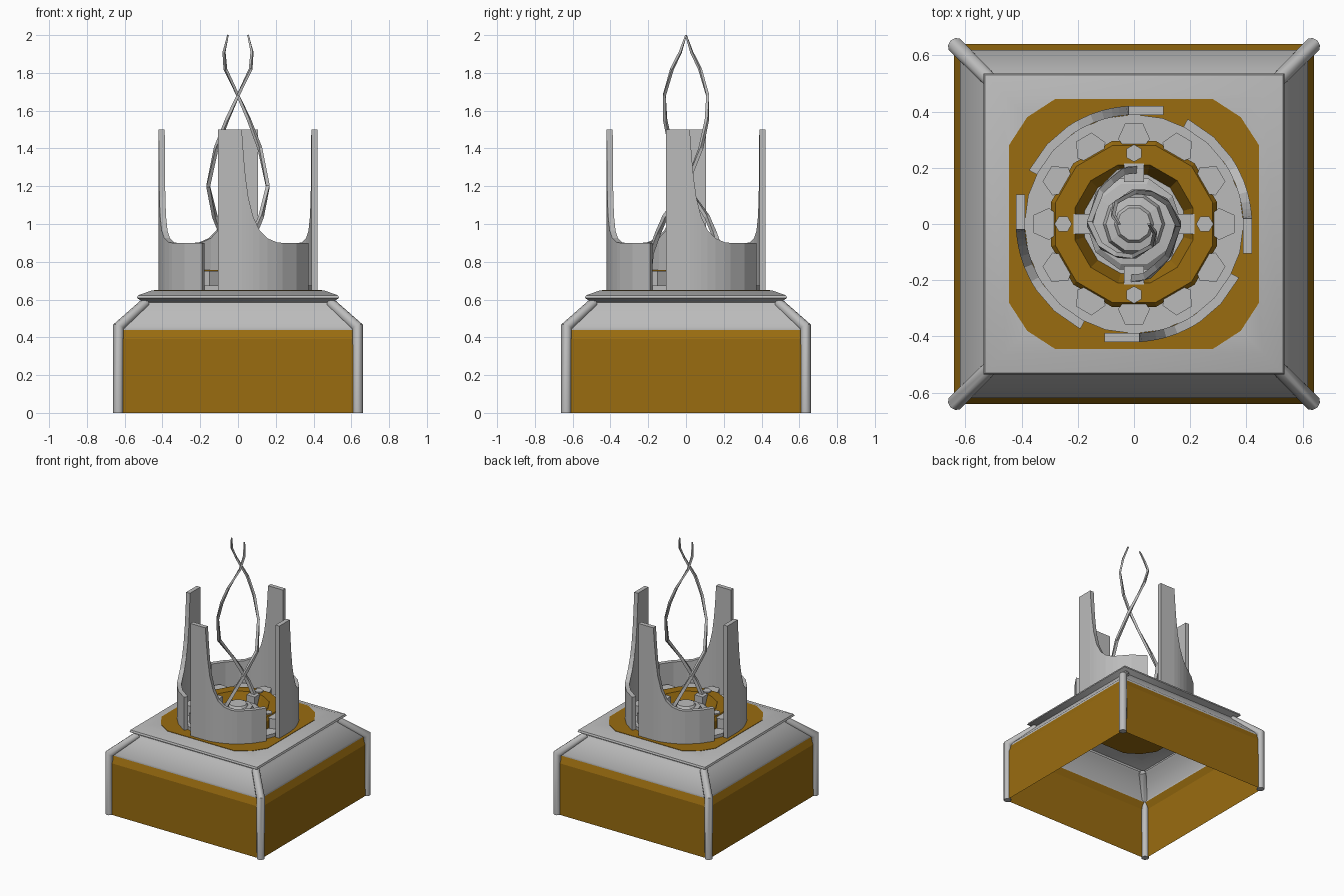
import bpy, bmesh, math
from mathutils import Vector, Matrix

if "Cube" in bpy.data.objects:
    bpy.data.objects.remove(bpy.data.objects["Cube"])


def material(name, rgb):
    m = bpy.data.materials.new(name)
    m.diffuse_color = (*rgb, 1)
    m.use_nodes = True
    m.node_tree.nodes["Principled BSDF"].inputs["Base Color"].default_value = m.diffuse_color
    return m


GREY = material("stone grey", (0.5, 0.5, 0.5))
BRONZE = material("bronze brown", (0.32, 0.15, 0.005))


def loft(name, rings, mat, cap_start=False, cap_end=False, smooth=0):
    """Skin a list of equal-length closed point loops; smooth is an angle in degrees."""
    bm = bmesh.new()
    vs = [[bm.verts.new(p) for p in r] for r in rings]
    n = len(rings[0])
    for a, b in zip(vs, vs[1:]):
        for i in range(n):
            j = (i + 1) % n
            bm.faces.new((a[i], a[j], b[j], b[i]))
    if cap_start:
        bm.faces.new(vs[0][::-1])
    if cap_end:
        bm.faces.new(vs[-1])
    bmesh.ops.recalc_face_normals(bm, faces=bm.faces)
    me = bpy.data.meshes.new(name)
    bm.to_mesh(me)
    bm.free()
    me.materials.append(mat)
    if smooth:
        me.polygons.foreach_set("use_smooth", [True] * len(me.polygons))
        me.set_sharp_from_angle(angle=math.radians(smooth))
    ob = bpy.data.objects.new(name, me)
    bpy.context.collection.objects.link(ob)
    return ob


def repeat(ob, count):
    """Rotated copies of a part around the z axis."""
    for k in range(1, count):
        c = ob.copy()
        c.matrix_world = Matrix.Rotation(2 * math.pi * k / count, 4, 'Z')
        bpy.context.collection.objects.link(c)


def square(s, z):
    return [(x * s, y * s, z) for x, y in ((-1, -1), (1, -1), (1, 1), (-1, 1))]


def polygon(r, z, n, start=0.0, centre=(0, 0)):
    return [(centre[0] + r * math.cos(start + 2 * math.pi * i / n),
             centre[1] + r * math.sin(start + 2 * math.pi * i / n), z) for i in range(n)]


def tube(name, pts, radii, refs, sides, mat, smooth=0):
    """Round or square bar along a path; refs fix the orientation of each section."""
    pts = [Vector(p) for p in pts]
    rings = []
    for i, p in enumerate(pts):
        d1 = (p - pts[i - 1]).normalized() if i else Vector()
        d2 = (pts[i + 1] - p).normalized() if i < len(pts) - 1 else Vector()
        t = (d1 + d2).normalized()
        u = Vector(refs[i])
        u = (u - t * u.dot(t)).normalized()
        v = t.cross(u)
        rings.append([p + radii[i] * (u * math.cos(a) + v * math.sin(a))
                      for a in (2 * math.pi * (k + 0.5) / sides for k in range(sides))])
    return loft(name, rings, mat, True, True, smooth)


# Hollow base skirt and sloped roof with a raised slab
loft("base_skirt", [square(0.64, 0), square(0.64, 0.39), square(0.62, 0.44)], BRONZE)
loft("base_roof", [square(s, z) for s, z in (
    (0.62, 0.44), (0.62, 0.455), (0.51, 0.57), (0.50, 0.585),
    (0.535, 0.608), (0.53, 0.622), (0.46, 0.647), (0.37, 0.647))],
    GREY, smooth=50)

# Bronze deck with clipped corners
quarter = [(0.445, -0.28), (0.445, 0.28), (0.38, 0.38)]
deck = []
for k in range(4):
    c, s = (1, 0, -1, 0)[k], (0, 1, 0, -1)[k]
    deck += [(x * c - y * s, x * s + y * c) for x, y in quarter]
loft("deck", [[(x, y, z) for x, y in deck] for z in (0.64, 0.65)], BRONZE, True, True)

# Corner posts, bent inward over the roof
post = tube("corner_post",
            [(0.634, 0.634, 0), (0.634, 0.634, 0.455), (0.49, 0.49, 0.582)],
            [0.027, 0.03, 0.027], [(1, -1, 0)] * 3, 10, GREY, 50)
repeat(post, 4)

# Crown: four wall segments, each rising to a tall blade at one end
profile = [(0.03, 1.36), (0.04, 1.25), (0.055, 1.14), (0.08, 1.04), (0.115, 0.965),
           (0.155, 0.925), (0.205, 0.903), (0.235, 0.9), (0.31, 0.9), (0.374, 0.9)]
R_OUT, R_IN = 0.42, 0.388
sections = [((-0.105, -R_OUT), (-0.105, -R_IN), 1.5), ((0.02, -R_OUT), (0.02, -R_IN), 1.5)]
for x, h in profile:
    a = math.asin(x / R_OUT)
    d = Vector((math.sin(a), -math.cos(a)))
    sections.append((tuple(d * R_OUT), tuple(d * R_IN), h))
wall = loft("crown_blade", [[(*o, 0.65), (*i, 0.65), (*i, h), (*o, h)] for o, i, h in sections],
            GREY, True, True)
repeat(wall, 4)

# Low floor inside the crown
loft("crown_floor", [polygon(0.39, 0.65, 24), polygon(0.39, 0.675, 24)], GREY, False, True)

# Bronze twelve-sided ring with a bowl inside
loft("bronze_ring", [polygon(r, z, 12, math.pi / 12) for r, z in (
    (0.305, 0.65), (0.305, 0.735), (0.29, 0.757), (0.218, 0.757), (0.18, 0.67))],
    BRONZE, False, True)

# Tapered lugs around the ring
lug_plan = [(0.285, -0.042), (0.302, -0.057), (0.357, -0.032),
            (0.357, 0.032), (0.302, 0.057), (0.285, 0.042)]
lug = loft("ring_lug", [[(x, y, z) for x, y in lug_plan] for z in (0.66, 0.75)],
           GREY, False, True)
repeat(lug, 12)

# Bolts and inner clamps on the four main directions
bolt = loft("ring_bolt", [polygon(0.031, z, 6, 0, (0.252, 0)) for z in (0.75, 0.765)],
            GREY, False, True)
repeat(bolt, 4)
clamp_plan = [(0.15, -0.035), (0.215, -0.035), (0.215, 0.035), (0.15, 0.035)]
clamp = loft("inner_clamp", [[(x, y, z) for x, y in clamp_plan] for z in (0.68, 0.762)],
             GREY, True, True)
repeat(clamp, 4)

# Stepped centre hub
loft("centre_hub", [polygon(r, z, 10) for r, z in (
    (0.17, 0.67), (0.17, 0.70), (0.15, 0.715), (0.11, 0.72), (0.10, 0.745),
    (0.07, 0.75), (0.06, 0.765))], GREY, False, True)

# Two twisting strands: height, distance from axis, angle, half thickness
helix = [(0.74, 0.195, -272, 0.018), (0.85, 0.19, -256, 0.017), (0.95, 0.172, -240, 0.016),
         (1.04, 0.165, -222, 0.015), (1.2, 0.158, -180, 0.014), (1.4, 0.14, -146, 0.013),
         (1.55, 0.125, -118, 0.012), (1.68, 0.115, -90, 0.011), (1.82, 0.1, -48, 0.01),
         (1.91, 0.08, -22, 0.009), (2.0, 0.053, 0, 0.006)]
path, refs = [], []
for z, r, deg, t in helix:
    a = math.radians(deg)
    refs.append((math.cos(a), math.sin(a), 0))
    path.append((r * math.cos(a), r * math.sin(a), z))
strand = tube("twisted_strand", path, [h[3] for h in helix], refs, 4, GREY)
repeat(strand, 2)
